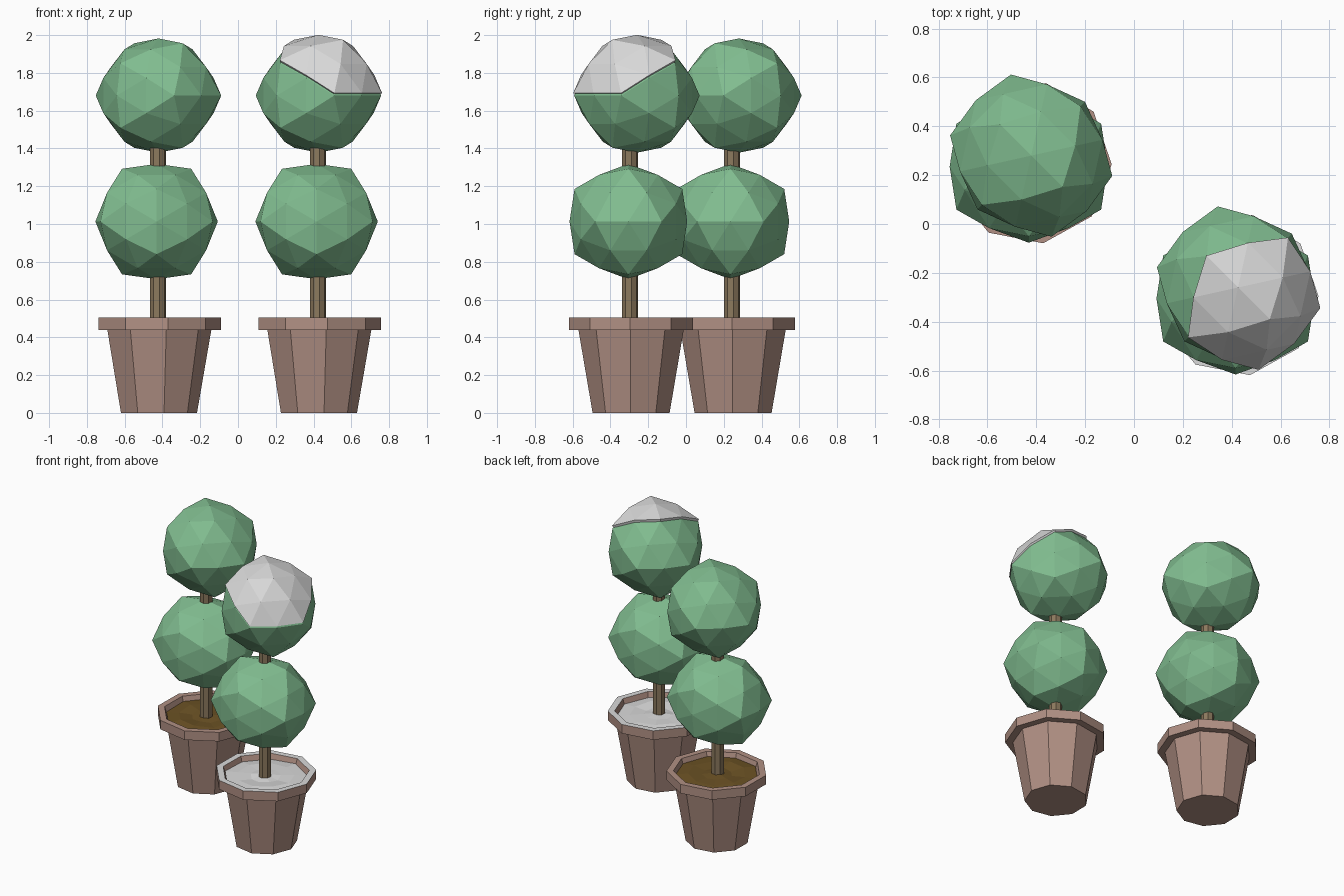
import bpy, bmesh, math, random
from mathutils import Vector, Matrix

random.seed(4)
if "Cube" in bpy.data.objects:
    bpy.data.objects.remove(bpy.data.objects["Cube"])


def material(name, rgb):
    m = bpy.data.materials.new(name)
    m.use_nodes = True
    m.diffuse_color = (*rgb, 1)
    m.node_tree.nodes["Principled BSDF"].inputs["Base Color"].default_value = (*rgb, 1)
    return m


leaf = material("leaf green", (0.22, 0.51, 0.28))
clay = material("clay", (0.44, 0.28, 0.23))
bark = material("bark", (0.26, 0.19, 0.11))
earth = material("soil brown", (0.15, 0.085, 0.018))
snow = material("snow", (0.70, 0.70, 0.70))


def finish(name, bm, location, *mats):
    bmesh.ops.recalc_face_normals(bm, faces=bm.faces)
    mesh = bpy.data.meshes.new(name)
    bm.to_mesh(mesh)
    bm.free()
    for m in mats:
        mesh.materials.append(m)
    ob = bpy.data.objects.new(name, mesh)
    ob.location = location
    bpy.context.collection.objects.link(ob)
    return ob


def lathe(profile, sides, turn=0.0, jitter=0.0):
    """Spin (radius, height) points; a zero radius closes the end with a fan."""
    bm = bmesh.new()
    rings = []
    for r, z in profile:
        if r == 0:
            rings.append([bm.verts.new((0, 0, z))] * sides)
            continue
        ring = []
        for k in range(sides):
            a = math.radians(turn) + math.tau * k / sides
            dz = random.uniform(-jitter, jitter)
            ring.append(bm.verts.new((r * math.sin(a), -r * math.cos(a), z + dz)))
        rings.append(ring)
    for low, high in zip(rings, rings[1:]):
        for k in range(sides):
            n = (k + 1) % sides
            corners = [low[k], low[n], high[n], high[k]]
            bm.faces.new(list(dict.fromkeys(corners)))
    return bm


def faceted_ball(radius=0.335):
    """Icosahedron split once, with edge midpoints pushed most of the way out."""
    phi = (1 + math.sqrt(5)) / 2
    tips = []
    for a in (-1, 1):
        for b in (-phi, phi):
            tips += [Vector((b, a, 0)), Vector((0, b, a)), Vector((a, 0, b))]
    mids = [(p + q).normalized() * 0.93 for i, p in enumerate(tips)
            for q in tips[:i] if (p - q).length < 2.1]
    bm = bmesh.new()
    for p in [t.normalized() for t in tips] + mids:
        bm.verts.new(p * radius)
    bmesh.ops.convex_hull(bm, input=bm.verts)
    return bm


POT = [(0, 0), (0.207, 0), (0.283, 0.44), (0.333, 0.44), (0.333, 0.505),
       (0.288, 0.505), (0.272, 0.455), (0, 0.455)]
FILL = [(0.275, 0.47), (0.19, 0.478), (0.1, 0.474), (0, 0.485)]
TRUNK = [(0, 0.46), (0.043, 0.46), (0.043, 1.5), (0, 1.5)]


def topiary(prefix, x, y, snowy):
    # pot, with snow lying on the rim where needed
    bm = lathe(POT, 9, 9)
    for f in bm.faces:
        c = f.calc_center_median()
        if snowy and c.z > 0.504:
            f.material_index = 1
    finish(prefix + "_pot", bm, (x, y, 0), clay, snow)
    # uneven ground inside the pot
    finish(prefix + "_ground", lathe(FILL, 9, 9, 0.006), (x, y, 0),
           snow if snowy else earth)
    # trunk
    finish(prefix + "_trunk", lathe(TRUNK, 8, 12), (x, y - 0.007, 0), bark)
    # lower foliage ball
    ball = finish(prefix + "_lower_foliage", faceted_ball(), (x - 0.007, y - 0.015, 1.013), leaf)
    ball.scale = (1.04, 1, 0.98)
    # upper foliage ball, turned an eighth
    top = Vector((x + 0.003, y + 0.03, 1.68))
    ball = finish(prefix + "_upper_foliage", faceted_ball(), top, leaf)
    ball.scale = (1.03, 1, 0.97)
    ball.rotation_euler.z = math.radians(-45)
    if not snowy:
        return
    # snow cap: the five big triangles around one tip
    bm = faceted_ball()
    tip = Vector((0.526, 0, 0.851))
    bare = [f for f in bm.faces if f.calc_center_median().dot(tip) < 0.15]
    bmesh.ops.delete(bm, geom=bare, context="FACES")
    cap = finish(prefix + "_snow_cap", bm, top + Vector((0, 0, 0.013)), snow)
    cap.scale = (1.045, 1.015, 0.99)
    cap.rotation_euler.z = math.radians(-45)
    thick = cap.modifiers.new("thickness", "SOLIDIFY")
    thick.thickness = 0.02
    thick.offset = -1


topiary("left", 0.423, -0.29, True)
topiary("right", -0.424, 0.25, False)
